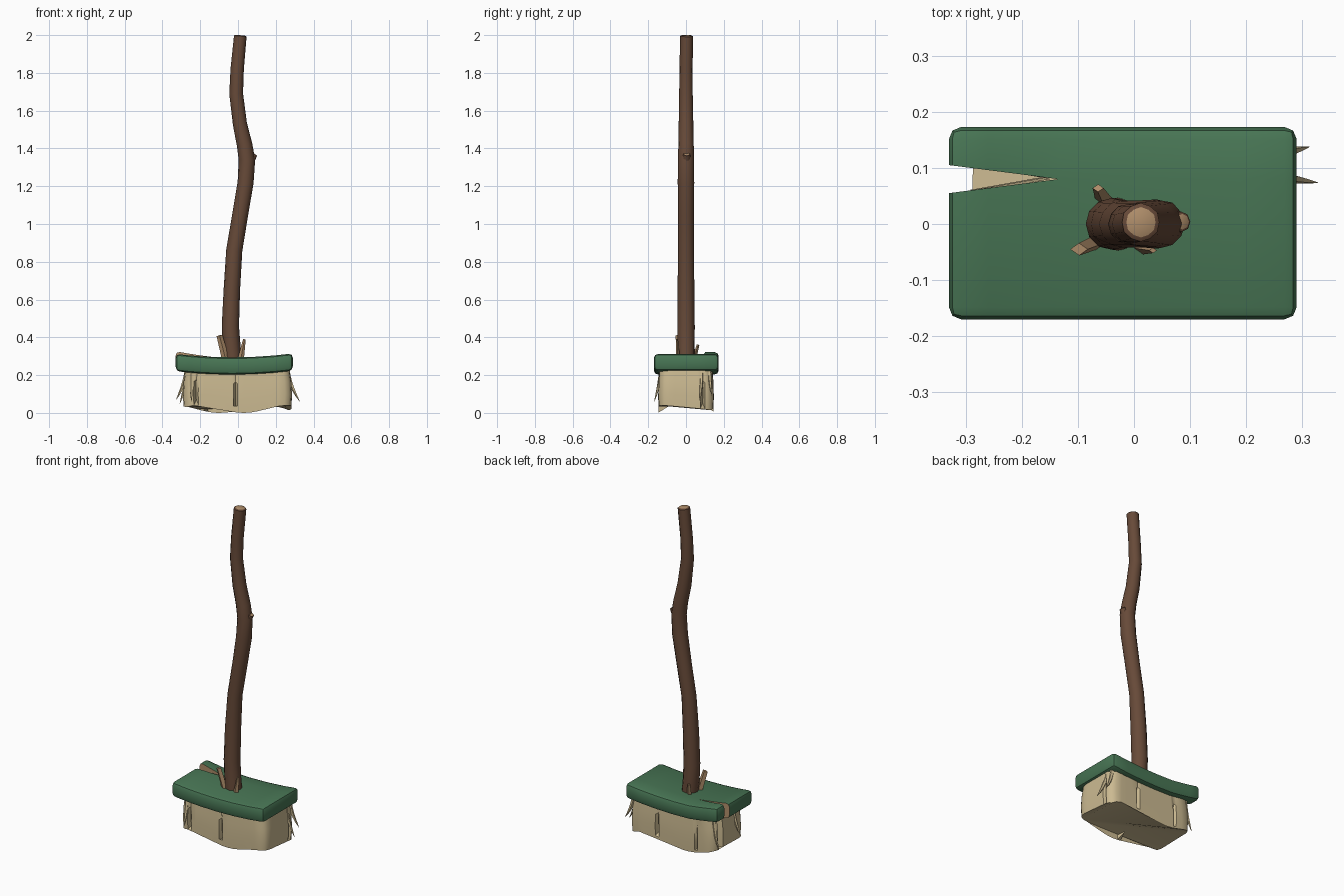
import bpy, bmesh, math
from mathutils import Vector

if "Cube" in bpy.data.objects:
    bpy.data.objects.remove(bpy.data.objects["Cube"])


def material(name, rgb):
    m = bpy.data.materials.new(name)
    m.diffuse_color = (*rgb, 1)
    m.use_nodes = True
    m.node_tree.nodes["Principled BSDF"].inputs["Base Color"].default_value = m.diffuse_color
    return m


BARK = material("brown bark", (0.135, 0.068, 0.04))
WOOD = material("pale wood", (0.43, 0.27, 0.145))
GREEN = material("green paint", (0.065, 0.18, 0.09))
STRAW = material("straw", (0.60, 0.49, 0.285))


def finish(bm, name, mats, angle=None):
    bmesh.ops.recalc_face_normals(bm, faces=bm.faces)
    mesh = bpy.data.meshes.new(name)
    bm.to_mesh(mesh)
    bm.free()
    ob = bpy.data.objects.new(name, mesh)
    bpy.context.collection.objects.link(ob)
    for m in mats:
        mesh.materials.append(m)
    if angle:
        bpy.ops.object.select_all(action='DESELECT')
        ob.select_set(True)
        bpy.context.view_layer.objects.active = ob
        bpy.ops.object.shade_smooth_by_angle(angle=math.radians(angle))
    return ob


def tube(name, path, radii, sides, mats, angle=None, flat=1.0, wobble=0.0, rim=0.0):
    """Loft of rings along a path; the end cap takes the last material."""
    bm = bmesh.new()
    pts = [Vector(p) for p in path]
    rings = []
    for i, p in enumerate(pts):
        t = (pts[min(i + 1, len(pts) - 1)] - pts[max(i - 1, 0)]).normalized()
        u = Vector((0, 1, 0)).cross(t).normalized()
        v = t.cross(u)
        ring = []
        for k in range(sides):
            a = 2 * math.pi * k / sides
            r = radii[i] * (1 + wobble * math.sin(3 * k + 2 * i))
            ring.append(bm.verts.new(p + u * r * math.cos(a) + v * r * flat * math.sin(a)))
        rings.append(ring)
    if rim:  # bevelled rim inside the cut end
        c = pts[-1]
        rings.append([bm.verts.new(c + (w.co - c) * 0.78 + t * rim) for w in rings[-1]])
    for a, b in zip(rings, rings[1:]):
        for k in range(sides):
            j = (k + 1) % sides
            bm.faces.new((a[k], a[j], b[j], b[k]))
    bm.faces.new(rings[0])
    bm.faces.new(rings[-1]).material_index = len(mats) - 1
    return finish(bm, name, mats, angle)


# crooked handle with a pale cut end
tube("handle",
     [(-.025, 0, .25), (-.035, 0, .36), (-.04, 0, .46), (-.033, 0, .65), (-.02, 0, .86),
      (.012, 0, 1.05), (.04, 0, 1.22), (.047, 0, 1.34), (.035, 0, 1.42), (.01, 0, 1.53),
      (-.01, 0, 1.69), (-.004, 0, 1.82), (.012, .003, 1.994)],
     [.047, .047, .046, .044, .042, .042, .043, .043, .041, .038, .036, .035, .034],
     12, [BARK, WOOD], 45, wobble=.02, rim=.005)

# sawn-off branch stub
tube("branch_stub", [(.035, 0, 1.28), (.06, .002, 1.33), (.085, .004, 1.37)],
     [.03, .026, .018], 8, [BARK, WOOD], 45, rim=.002)

# splinters around the handle base
for i, (a, b, r0, r1) in enumerate([
        ((-.062, -.03, .27), (-.098, -.045, .41), .02, .016),
        ((.012, -.042, .27), (.034, -.047, .39), .018, .007),
        ((-.05, .038, .27), (-.064, .064, .36), .018, .01)]):
    tube(f"splinter_{i + 1}", [a, b], [r0, r1], 4, [WOOD], flat=.7)


# painted block, bowed, with a split at the left end
def block():
    bm = bmesh.new()
    xs = [-.33, -.26, -.2, -.135, -.03, .08, .19, .29]
    cols = []
    for x in xs:
        f = max(0, (-.135 - x) / .195)      # opening of the split
        bow = .2 * (x + .03) ** 2
        rows = [(-.17, 0), (.08 - .025 * f, 0), (.08 + .025 * f, .014 * f), (.173, .014 * f)]
        col = []
        for y, lift in rows:
            col.append([bm.verts.new((x, y, z + bow + lift)) for z in (.203, .294)])
        if f == 0:                          # closed: share the middle vertices
            for v in col[2]:
                bm.verts.remove(v)
            col[2] = col[1]
        cols.append(col)
    for a, b in zip(cols, cols[1:]):
        for r in (0, 2):
            for s in (0, 1):
                bm.faces.new((a[r][s], b[r][s], b[r + 1][s], a[r + 1][s]))
        for r in (0, 3):
            bm.faces.new((a[r][0], b[r][0], b[r][1], a[r][1]))
        if a[1] is not a[2]:                # bare wood inside the split
            for r in (1, 2):
                f = bm.faces.new((a[r][0], b[r][0], b[r][1], a[r][1]))
                f.material_index = 1
    for c in (cols[0], cols[-1]):
        for r in (0, 2):
            bm.faces.new((c[r][0], c[r + 1][0], c[r + 1][1], c[r][1]))
    bmesh.ops.recalc_face_normals(bm, faces=bm.faces)
    edges = [e for e in bm.edges if len(e.link_faces) == 2
             and e.calc_face_angle(0) > 1
             and not any(f.material_index for f in e.link_faces)]
    bmesh.ops.bevel(bm, geom=edges, offset=.022, segments=2, profile=.5,
                    affect='EDGES', clamp_overlap=True, material=0)
    finish(bm, "block", [GREEN, WOOD], 35)


block()


# bristle bundle: rounded rectangle with slits and a wavy lower edge
def side(lo, hi, n, slits):
    out = [(lo + (hi - lo) * i / n, 0, 1) for i in range(n)]
    for s, w, depth, full in slits:
        out = [o for o in out if abs(o[0] - s) > w + .008 or o[0] == lo]
        out += [(s - w, 0, full), (s, depth, full), (s + w, 0, full)]
    return sorted(out)


def bristles():
    hx, hy, rad = .275, .14, .05
    ring = []
    # slit = position, half width, depth, 1 when it runs the full height
    for t, d, full in side(-hx, hx, 16, [(-.21, .012, .05, 0), (-.01, .011, .05, 0)]):
        ring.append((t, -hy, 0, d, full))
    for t, d, full in side(-hy, hy, 10, [(.085, .012, .05, 0)]):
        ring.append((hx, t, -d, 0, full))
    for t, d, full in side(-hx, hx, 16, [(-.09, .012, .05, 0), (.16, .01, .04, 0)]):
        ring.append((-t, hy, 0, -d, full))
    for t, d, full in side(-hy, hy, 10, [(-.08, .022, .13, 1)]):
        ring.append((-hx, -t, d, 0, full))
    bm = bmesh.new()
    levels = []
    for h in (0, .35, .7, 1):               # 0 = top, 1 = lower edge
        level = []
        for x, y, dx, dy, full in ring:
            q = Vector((max(-hx + rad, min(hx - rad, x)), max(-hy + rad, min(hy - rad, y))))
            d = Vector((x, y)) - q
            if d.length > rad:
                d *= rad / d.length
            p = q + d
            k = 1 if full else max(0, (h - .2) / .8)
            swell = 1 + .05 * math.sin(h * 2.3)
            low = .02 + .02 * math.sin(13.6 * x + 4.29 + 6 * (y + .14))
            if (dx or dy) and not full:
                low += .03
            z = .235 + (low - .235) * h
            level.append(bm.verts.new((p.x * swell + dx * k - .003, p.y * swell + dy * k, z)))
        levels.append(level)
    n = len(ring)
    for a, b in zip(levels, levels[1:]):
        for i in range(n):
            j = (i + 1) % n
            bm.faces.new((a[i], b[i], b[j], a[j]))
    cap = bm.faces.new(levels[-1])
    bmesh.ops.triangulate(bm, faces=[cap], ngon_method='EAR_CLIP')
    finish(bm, "bristles", [STRAW], 40)


bristles()

# loose strands curling outwards: start point, outward direction, reach, end height
for i, (x, y, dx, dy, reach, end) in enumerate([
        (.262, .125, 1, .25, .05, .09),
        (.265, .083, 1, -.15, .062, .06),
        (-.272, -.06, -1, 0, .055, .07),
        (-.245, -.135, -.05, -1, .033, .06),
        (-.268, .12, -1, .1, .04, .05)]):
    path = []
    for k in range(6):
        t = k / 5
        path.append((x + dx * reach * t ** 1.6, y + dy * reach * t ** 1.6, .225 + (end - .225) * t))
    tube(f"loose_strand_{i + 1}", path, [.011, .012, .011, .009, .006, .001], 5, [STRAW], 50, flat=.8)
